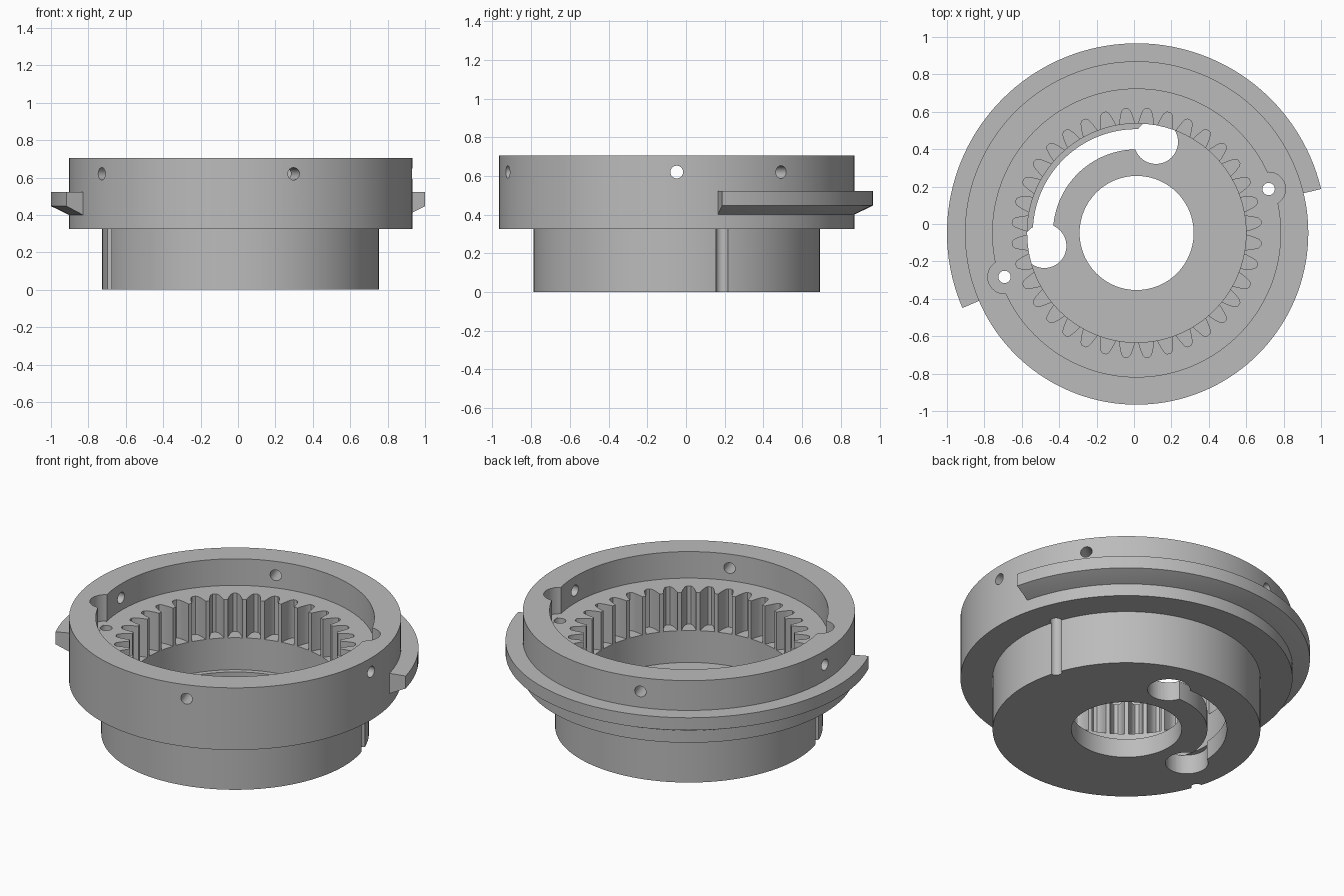
import bpy, bmesh
from math import sin, cos, radians, pi
from mathutils import Matrix, Vector

if "Cube" in bpy.data.objects:
    bpy.data.objects.remove(bpy.data.objects["Cube"], do_unlink=True)

CENTRE = Vector((0.014, -0.048, 0))
SEGMENTS = 144

grey = bpy.data.materials.new("plain grey")
grey.use_nodes = True
grey.diffuse_color = (0.5, 0.5, 0.5, 1)
grey.node_tree.nodes["Principled BSDF"].inputs["Base Color"].default_value = (0.5, 0.5, 0.5, 1)


def polar(r, degrees, z=0.0):
    return Vector((r * cos(radians(degrees)), r * sin(radians(degrees)), z))


def finish(name, bm):
    bmesh.ops.recalc_face_normals(bm, faces=bm.faces)
    mesh = bpy.data.meshes.new(name)
    bm.to_mesh(mesh)
    bm.free()
    mesh.materials.append(grey)
    obj = bpy.data.objects.new(name, mesh)
    bpy.context.collection.objects.link(obj)
    return obj


def lathe(name, profile, start=0, end=360):
    """Sweep a closed (radius, z) profile around z; partial sweeps get end caps."""
    bm = bmesh.new()
    full = end - start == 360
    steps = int(SEGMENTS * (end - start) / 360)
    count = steps if full else steps + 1
    rings = [[bm.verts.new(polar(r, start + (end - start) * i / steps, z)) for r, z in profile]
             for i in range(count)]
    n = len(profile)
    for i in range(steps):
        a, b = rings[i], rings[(i + 1) % count]
        for j in range(n):
            k = (j + 1) % n
            bm.faces.new((a[j], b[j], b[k], a[k]))
    if not full:
        bm.faces.new(rings[0])
        bm.faces.new(rings[-1])
    return finish(name, bm)


def prism(name, outline, z0, z1):
    bm = bmesh.new()
    face = bm.faces.new([bm.verts.new((p.x, p.y, z0)) for p in outline])
    moved = bmesh.ops.extrude_face_region(bm, geom=[face])["geom"]
    bmesh.ops.translate(bm, vec=(0, 0, z1 - z0),
                        verts=[v for v in moved if isinstance(v, bmesh.types.BMVert)])
    return finish(name, bm)


def round_prism(name, centre, radius, z0, z1, sides=40):
    return prism(name, [centre + polar(radius, 360 * i / sides) for i in range(sides)], z0, z1)


def radial_hole(name, angle, z, radius):
    bm = bmesh.new()
    turn = Matrix.Rotation(radians(angle), 4, 'Z') @ Matrix.Rotation(pi / 2, 4, 'Y')
    bmesh.ops.create_cone(bm, cap_ends=True, segments=24, radius1=radius, radius2=radius,
                          depth=0.5, matrix=Matrix.Translation(polar(0.85, angle, z)) @ turn)
    return finish(name, bm)


# Housing: stepped outside, recess, gear bore, floor and centre hole
FLOOR, LEDGE, TOP, STEP = 0.115, 0.543, 0.705, 0.326
housing = lathe("ring_gear_housing", [
    (0.305, 0), (0.74, 0), (0.74, STEP), (0.918, STEP), (0.918, TOP),
    (0.77, TOP), (0.77, LEDGE), (0.585, LEDGE), (0.585, FLOOR), (0.305, FLOOR)])

cutters = []

# Internal gear: 36 rounded gaps
gap = [(0.578, -4.1), (0.6, -3.6), (0.63, -2.8), (0.656, -1.9), (0.667, -0.9)]
gap += [(r, -a) for r, a in reversed(gap)]
teeth = [polar(r, 5 + 10 * i + a) for i in range(36) for r, a in gap]
cutters.append(prism("gear_cutter", teeth, 0.31, 0.65))

# Curved keyhole slot in the floor
arc = range(78, 189, 2)
slot = [polar(0.555, a) for a in arc] + [polar(0.447, a) for a in reversed(arc)]
cutters.append(prism("slot_cutter", slot, -0.1, FLOOR + 0.005))
for a in (78, 188):
    cutters.append(round_prism("slot_end_cutter", polar(0.498, a), 0.118, -0.1, FLOOR + 0.004))

# Screw pockets beside the recess, with vertical holes
for a in (18.4, 198.4):
    cutters.append(round_prism("pocket_cutter", polar(0.744, a), 0.09, LEDGE + 0.001, 0.9))
    cutters.append(round_prism("screw_cutter", polar(0.744, a), 0.033, -0.1, 0.9, 24))

# Three opposed pairs of radial holes
for a in (0, 36, 108):
    for half in (0, 180):
        cutters.append(radial_hole("radial_cutter", a + half, 0.62, 0.033))

for cutter in cutters:
    cutter.hide_render = True
    mod = housing.modifiers.new("cut", 'BOOLEAN')
    mod.operation = 'DIFFERENCE'
    mod.solver = 'EXACT'
    mod.object = cutter

# Bake the cuts and drop the cutters
bpy.context.view_layer.update()
baked = bpy.data.meshes.new_from_object(
    housing.evaluated_get(bpy.context.evaluated_depsgraph_get()))
housing.modifiers.clear()
housing.data = baked
for cutter in cutters:
    bpy.data.objects.remove(cutter, do_unlink=True)

# Locking rim with a sloped underside, around the rear half
rim = lathe("locking_rim", [(0.9, 0.395), (0.918, 0.4), (1.014, 0.447), (1.014, 0.523), (0.9, 0.523)],
            13.4, 203.3)

for obj in (housing, rim):
    obj.location = CENTRE
    bpy.ops.object.select_all(action='DESELECT')
    obj.select_set(True)
    bpy.context.view_layer.objects.active = obj
    bpy.ops.object.shade_smooth_by_angle(angle=radians(28))
